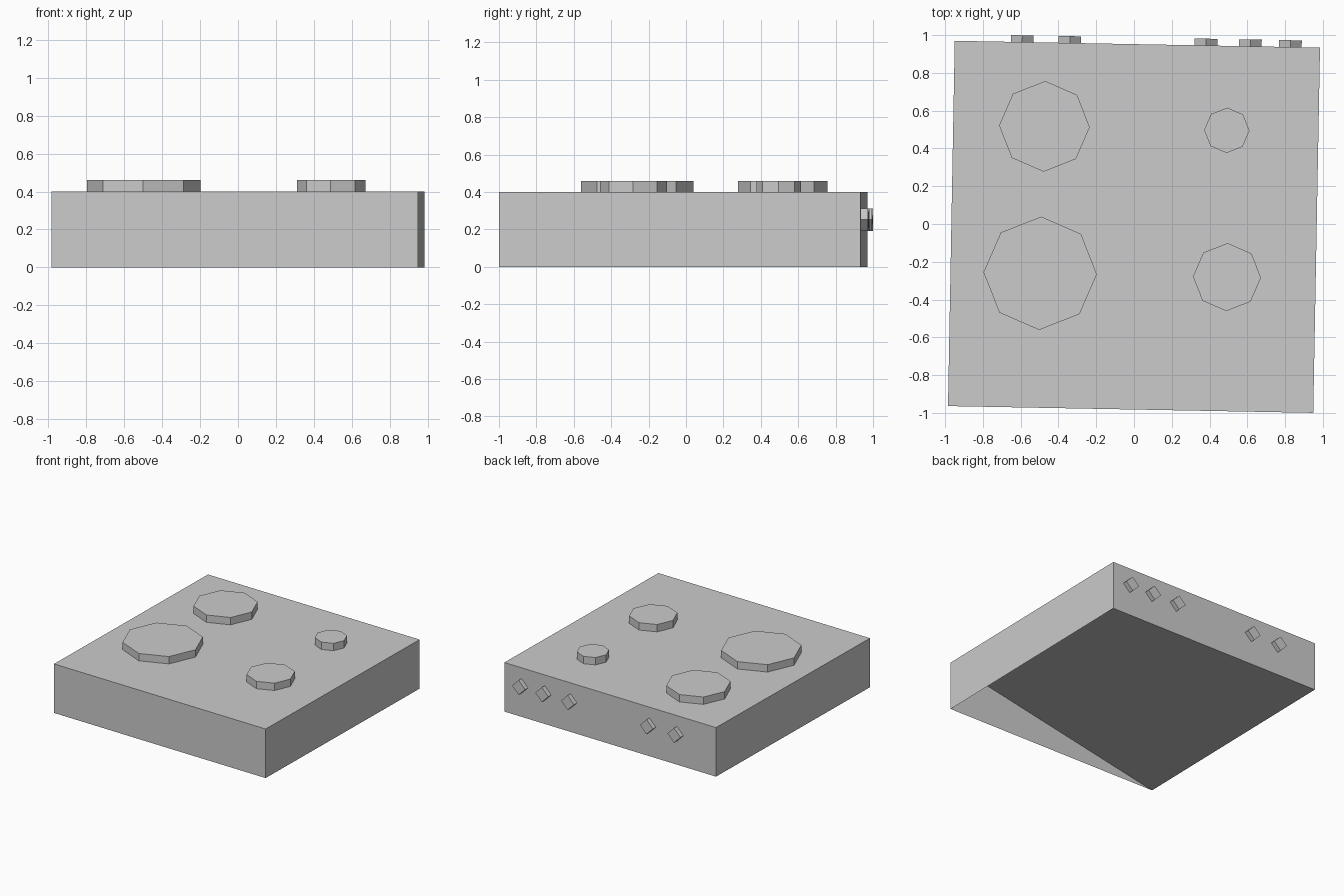
import bpy, bmesh
from math import radians, pi
from mathutils import Matrix

if "Cube" in bpy.data.objects:
    bpy.data.objects.remove(bpy.data.objects["Cube"])

# The whole model sits slightly turned about the vertical axis
FRAME = Matrix.Translation((0, -0.015, 0)) @ Matrix.Rotation(radians(-1.06), 4, 'Z')
H = 0.967      # half width of body
TOP = 0.40


def add_object(name, bm):
    mesh = bpy.data.meshes.new(name)
    bm.to_mesh(mesh)
    bm.free()
    obj = bpy.data.objects.new(name, mesh)
    obj.matrix_world = FRAME
    bpy.context.collection.objects.link(obj)
    return obj


def prism(name, sides, radius, depth, matrix):
    bm = bmesh.new()
    bmesh.ops.create_cone(bm, cap_ends=True, segments=sides, radius1=radius,
                          radius2=radius, depth=depth, matrix=matrix)
    return add_object(name, bm)


# Body: box whose underside folds up to the top front right corner
bm = bmesh.new()
bmesh.ops.create_cube(bm, size=1, matrix=Matrix.Translation((0, 0, TOP / 2))
                      @ Matrix.Diagonal((2 * H, 2 * H, TOP, 1)))
corner = {(v.co.x > 0, v.co.y > 0, v.co.z > TOP / 2): v for v in bm.verts}
bottom = next(f for f in bm.faces if f.normal.z < -0.9)
bmesh.ops.delete(bm, geom=[bottom], context='FACES_ONLY')
front_left, back_left = corner[0, 0, 0], corner[0, 1, 0]
back_right, front_right_top = corner[1, 1, 0], corner[1, 0, 1]
bm.faces.new((front_right_top, front_left, back_left, back_right))
# Doubled lower half of the right wall
bm.faces.new((front_right_top, corner[1, 0, 0], back_right))
add_object("cooktop_body", bm)

# Hot plates: octagonal discs on top
for name, x, y, r in (("back_left", -0.484, 0.523, 0.24),
                      ("front_left", -0.492, -0.255, 0.30),
                      ("back_right", 0.482, 0.52, 0.12),
                      ("front_right", 0.497, -0.257, 0.18)):
    prism("hot_plate_" + name, 8, r, 0.06, Matrix.Translation((x, y, TOP + 0.03)))

# Control knobs: small diamonds on the back wall
for i, x in enumerate((-0.61, -0.358, 0.363, 0.598, 0.81)):
    prism(f"knob_{i + 1}", 4, 0.06, 0.036,
          Matrix.Translation((x, H + 0.018, 0.252)) @ Matrix.Rotation(pi / 2, 4, 'X'))
